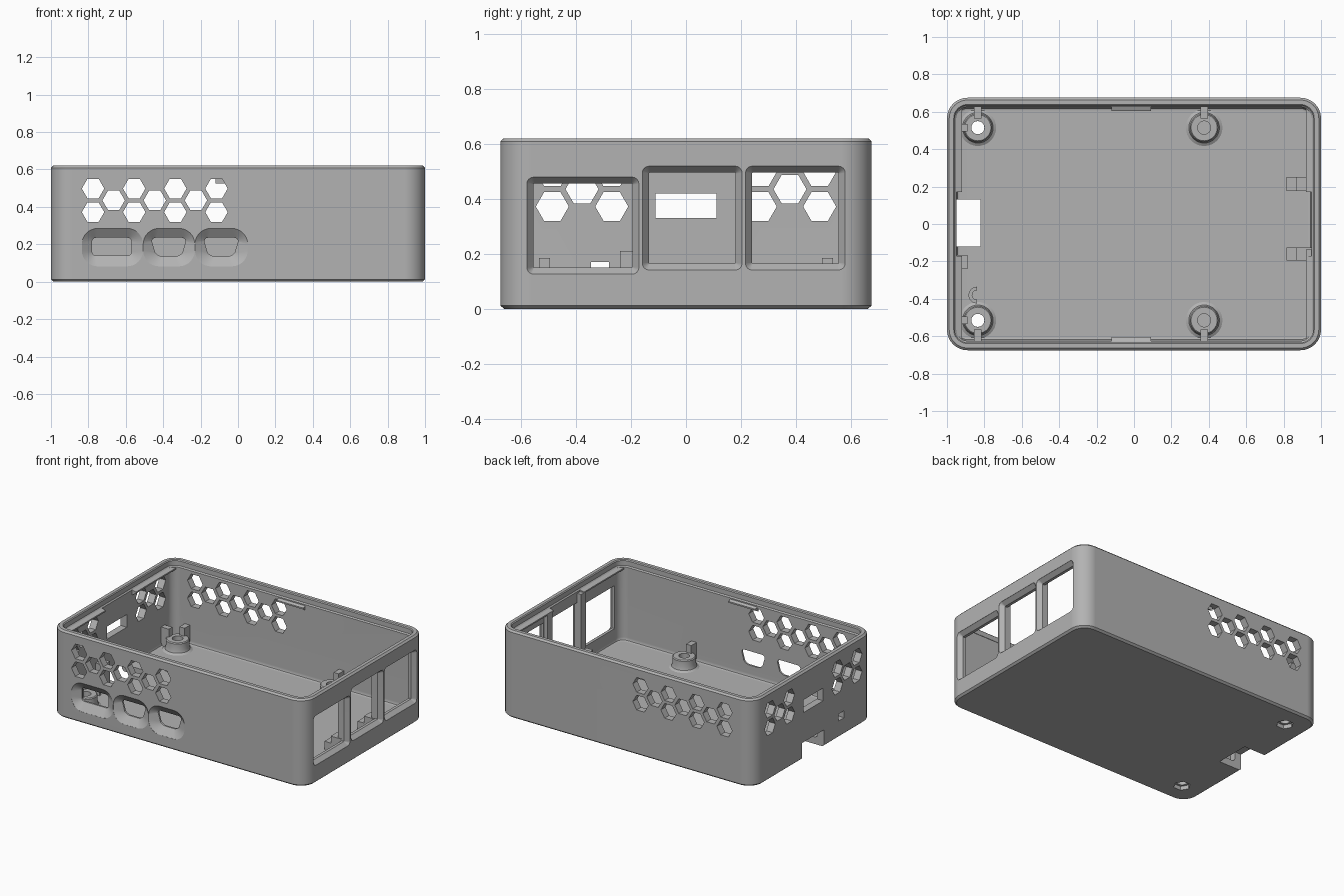
import bpy, bmesh, math
from mathutils import Vector

cube = bpy.data.objects.get("Cube")
if cube:
    bpy.data.objects.remove(cube, do_unlink=True)

mat = bpy.data.materials.new("matte grey")
mat.use_nodes = True
GREY = (0.45, 0.45, 0.45, 1)
mat.diffuse_color = GREY
bsdf = next(n for n in mat.node_tree.nodes if n.type == 'BSDF_PRINCIPLED')
bsdf.inputs["Base Color"].default_value = GREY
bsdf.inputs["Roughness"].default_value = 0.7

FLOOR = 0.05
PLACE = {'x': lambda u, v, h: Vector((h, u, v)),
         'y': lambda u, v, h: Vector((u, h, v)),
         'z': lambda u, v, h: Vector((u, v, h))}


def make(name, bm):
    bmesh.ops.recalc_face_normals(bm, faces=bm.faces)
    me = bpy.data.meshes.new(name)
    bm.to_mesh(me)
    bm.free()
    me.materials.append(mat)
    ob = bpy.data.objects.new(name, me)
    bpy.context.collection.objects.link(ob)
    return ob


def add_loft(bm, axis, sections, closed=False):
    """Skin a series of (outline, height) sections along an axis."""
    loops = [[bm.verts.new(PLACE[axis](u, v, h)) for u, v in pts] for pts, h in sections]
    pairs = list(zip(loops, loops[1:]))
    if closed:
        pairs.append((loops[-1], loops[0]))
    else:
        bm.faces.new(loops[0])
        bm.faces.new(loops[-1])
    n = len(loops[0])
    for a, b in pairs:
        for i in range(n):
            j = (i + 1) % n
            bm.faces.new((a[i], a[j], b[j], b[i]))


def loft(name, axis, sections, closed=False):
    bm = bmesh.new()
    add_loft(bm, axis, sections, closed)
    return make(name, bm)


def rrect(u0, u1, v0, v1, r, seg=8):
    pts = []
    for k, (u, v) in enumerate(((u1 - r, v1 - r), (u0 + r, v1 - r),
                                (u0 + r, v0 + r), (u1 - r, v0 + r))):
        for i in range(seg + 1):
            a = math.pi / 2 * (k + i / seg)
            pts.append((u + r * math.cos(a), v + r * math.sin(a)))
    return pts


def ring(u, v, r, n):
    return [(u + r * math.cos(2 * math.pi * i / n), v + r * math.sin(2 * math.pi * i / n))
            for i in range(n)]


def box(name, x0, x1, y0, y1, z0, z1):
    base = [(x0, y0), (x1, y0), (x1, y1), (x0, y1)]
    return loft(name, 'z', [(base, z0), (base, z1)])


# open tray: outer skin, rim, inner step and floor in one skin
profile = [(0.014, 0), (0, 0.012), (0, 0.608), (0.012, 0.62), (0.036, 0.62), (0.042, 0.614),
           (0.042, 0.58), (0.05, 0.572), (0.05, 0.075), (0.057, 0.057), (0.07, FLOOR)]
tray = loft("case_shell", 'z',
            [(rrect(i - 1, 1 - i, i - 0.675, 0.675 - i, 0.11 - i), z) for i, z in profile])
cutters = []

# honeycomb vents through the long walls and the left-hand end wall
HEX = 0.06
bm = bmesh.new()
for i in range(7):
    for z in ((0.435,) if i % 2 else (0.498, 0.372)):
        outline = ring(-0.775 + 0.11 * i, z, HEX, 6)
        add_loft(bm, 'y', [(outline, -0.8), (outline, 0.8)])
cutters.append(make("long_vent_cutter", bm))
bm = bmesh.new()
for side in (-1, 1):
    for i in range(3):
        for z in ((0.435,) if i == 1 else (0.498, 0.372)):
            outline = ring(side * (0.27 + 0.108 * i), z, HEX, 6)
            add_loft(bm, 'x', [(outline, -1.1), (outline, -0.85)])
cutters.append(make("end_vent_cutter", bm))

# end wall slot, indicator hole and card notch
cutters.append(box("slot_cutter", -1.1, -0.85, -0.11, 0.11, 0.33, 0.42))
cutters.append(box("indicator_cutter", -1.1, -0.85, -0.345, -0.28, 0.12, 0.17))
cutters.append(box("card_notch_cutter", -1.1, -0.82, -0.12, 0.13, -0.1, 0.12))

# recessed connector ports in the front
for k, (o0, o1, i0, i1, z0) in enumerate(((-0.835, -0.508, -0.78, -0.57, 0.14),
                                          (-0.507, -0.231, -0.46, -0.28, 0.135),
                                          (-0.23, 0.052, -0.18, 0.0, 0.135))):
    outer = rrect(o0, o1, 0.082, 0.285, 0.085)
    inner = rrect(i0, i1, z0, 0.235, 0.02)
    if k:  # tapered lower corners
        zmid = 0.175
        inner = [(u + (0.035 if u < (i0 + i1) / 2 else -0.035) * max(0, zmid - v) / (zmid - z0), v)
                 for u, v in inner]
    cutters.append(loft("port_cutter", 'y', [(outer, -0.75), (outer, -0.674),
                                             (inner, -0.638), (inner, -0.55)]))

# large flared windows in the right-hand end wall
for y0, y1, z0, z1 in ((-0.555, -0.195, 0.15, 0.455), (-0.135, 0.18, 0.165, 0.495),
                       (0.24, 0.555, 0.165, 0.495)):
    f = 0.024
    outer = rrect(y0 - f, y1 + f, z0 - f, z1 + f, 0.025, 4)
    inner = rrect(y0, y1, z0, z1, 0.003, 4)
    cutters.append(loft("window_cutter", 'x', [(outer, 1.1), (outer, 0.999),
                                               (inner, 0.97), (inner, 0.85)]))

# screw holes with hexagonal recesses under the floor
for y in (-0.515, 0.515):
    nut, hole = ring(-0.835, y, 0.056, 6), ring(-0.835, y, 0.035, 24)
    cutters.append(loft("nut_cutter", 'z', [(nut, -0.1), (nut, 0.028)]))
    cutters.append(loft("screw_cutter", 'z', [(hole, -0.1), (hole, 0.2)]))

for c in cutters:
    c.hide_render = True
    m = tray.modifiers.new("cut", 'BOOLEAN')
    m.operation, m.solver, m.object = 'DIFFERENCE', 'EXACT', c
deps = bpy.context.evaluated_depsgraph_get()
cut_mesh = bpy.data.meshes.new_from_object(tray.evaluated_get(deps))
tray.modifiers.clear()
tray.data = cut_mesh
for c in cutters:
    bpy.data.objects.remove(c, do_unlink=True)
parts = [tray]

# board standoffs with locating fins
for s in (-1, 1):
    for x in (-0.835, 0.375):
        y = s * 0.515
        post = [(0.098, FLOOR - 0.01), (0.098, FLOOR), (0.082, 0.06), (0.076, 0.08),
                (0.076, 0.122), (0.07, 0.128), (0.035, 0.128), (0.035, FLOOR - 0.01)]
        parts.append(loft("standoff", 'z', [(ring(x, y, r, 32), z) for r, z in post], True))
        ya, yb = sorted((s * 0.565, s * 0.63))
        parts.append(box("standoff_fin", x - 0.02, x + 0.02, ya, yb, FLOOR - 0.01, 0.185))
        if x < 0:
            parts.append(box("standoff_side_fin", -0.955, -0.89, y - 0.02, y + 0.02,
                             FLOOR - 0.01, 0.185))

# snap ridges below the rim
for s in (-1, 1):
    wedge = [(s * 0.64, 0.57), (s * 0.605, 0.555), (s * 0.605, 0.545), (s * 0.64, 0.525)]
    parts.append(loft("long_wall_clip", 'x', [(wedge, -0.12), (wedge, 0.09)]))
    wedge = [(s * 0.96, 0.575), (s * 0.92, 0.565), (s * 0.92, 0.555), (s * 0.96, 0.53)]
    for t in (-1, 1):
        parts.append(loft("end_wall_clip", 'y', [(wedge, t * 0.17), (wedge, t * 0.62)]))

# pillars between the windows, each with a stepped board stop
for y0, y1 in ((-0.19, -0.137), (0.182, 0.238)):
    parts.append(box("window_pillar", 0.92, 0.955, y0, y1, FLOOR - 0.01, 0.56))
    step = [(0.955, 0.04), (0.955, 0.16), (0.865, 0.16), (0.865, 0.11), (0.815, 0.11), (0.815, 0.04)]
    parts.append(loft("board_stop", 'y', [(step, y0 - 0.005), (step, y1 + 0.012)]))

# small bracket and half-round light guide by the left-hand end
parts.append(box("end_bracket", -0.955, -0.89, -0.24, -0.165, FLOOR - 0.01, 0.21))
arc = [math.pi * (0.5 + i / 10) for i in range(11)]
guide = ([(-0.84 + 0.045 * math.cos(a), -0.38 + 0.045 * math.sin(a)) for a in arc]
         + [(-0.84 + 0.025 * math.cos(a), -0.38 + 0.025 * math.sin(a)) for a in reversed(arc)])
parts.append(loft("light_guide", 'z', [(guide, FLOOR - 0.01), (guide, 0.12)]))

# smooth rounded corners while keeping hard edges
bpy.ops.object.select_all(action='DESELECT')
for ob in parts:
    ob.select_set(True)
bpy.context.view_layer.objects.active = tray
bpy.ops.object.shade_smooth_by_angle(angle=math.radians(30))
weighted = tray.modifiers.new("weighted_normals", 'WEIGHTED_NORMAL')
weighted.keep_sharp = True
